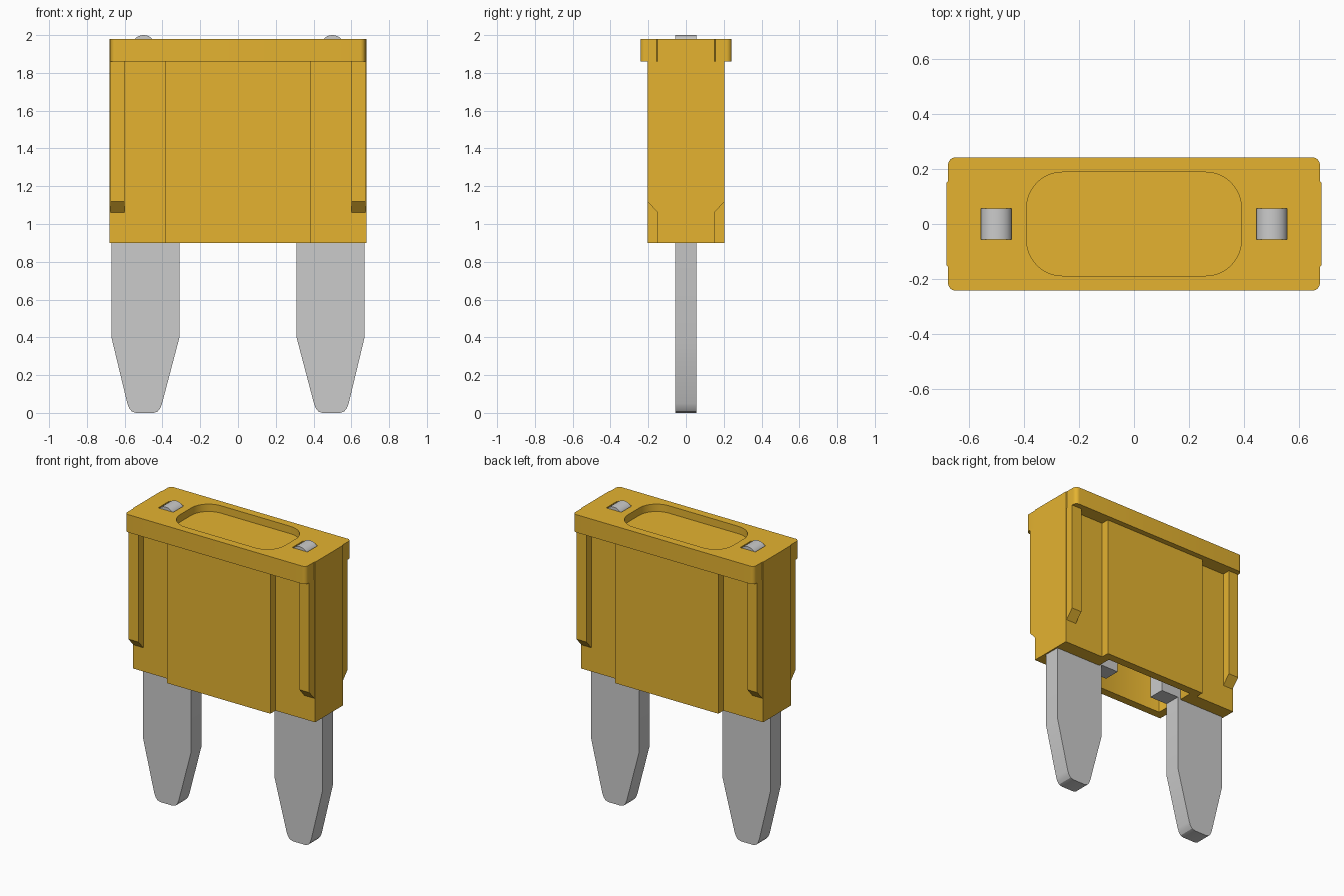
import bpy, bmesh
from math import pi, sin, cos, radians

if "Cube" in bpy.data.objects:
    bpy.data.objects.remove(bpy.data.objects["Cube"])

amber = bpy.data.materials.new("amber_plastic")
amber.diffuse_color = (0.78, 0.45, 0.03, 1)
amber.use_nodes = True
amber.node_tree.nodes["Principled BSDF"].inputs["Base Color"].default_value = amber.diffuse_color


def prism(name, pts, plane, lo, hi, mat=None):
    """Extrude a 2D profile lying in plane 'xy', 'xz' or 'yz' from lo to hi."""
    place = {"xy": lambda a, b, d: (a, b, d),
             "xz": lambda a, b, d: (a, d, b),
             "yz": lambda a, b, d: (d, a, b)}[plane]
    bm = bmesh.new()
    ends = [[bm.verts.new(place(a, b, d)) for a, b in pts] for d in (lo, hi)]
    bm.faces.new(ends[0])
    bm.faces.new(ends[1])
    n = len(pts)
    for i in range(n):
        j = (i + 1) % n
        bm.faces.new((ends[0][i], ends[0][j], ends[1][j], ends[1][i]))
    bmesh.ops.recalc_face_normals(bm, faces=bm.faces)
    me = bpy.data.meshes.new(name)
    bm.to_mesh(me)
    bm.free()
    ob = bpy.data.objects.new(name, me)
    bpy.context.collection.objects.link(ob)
    if mat:
        me.materials.append(mat)
    return ob


def rounded_rect(x, y, r, n=8):
    pts = []
    for q, (sx, sy) in enumerate(((1, 1), (-1, 1), (-1, -1), (1, -1))):
        for i in range(n + 1):
            a = pi / 2 * (q + i / n)
            pts.append((sx * (x - r) + r * cos(a), sy * (y - r) + r * sin(a)))
    return pts


def cut(ob, cutter):
    mod = ob.modifiers.new("cut", "BOOLEAN")
    mod.operation, mod.solver, mod.object = "DIFFERENCE", "EXACT", cutter
    bpy.context.view_layer.update()
    bpy.context.view_layer.objects.active = ob
    bpy.ops.object.modifier_apply(modifier=mod.name)
    bpy.data.objects.remove(cutter)


# housing: thin ends with a thicker middle panel, hollow from below
half = [(0.68, 0.15), (0.385, 0.15), (0.385, 0.205),
        (-0.385, 0.205), (-0.385, 0.15), (-0.68, 0.15)]
housing = prism("housing", half + [(-x, -y) for x, y in half], "xy", 0.9, 1.86, amber)
cut(housing, prism("pocket", rounded_rect(0.33, 0.15, 0.01, 2), "xy", 0.8, 1.75))

# top cap with flush end bumps, a shallow dish and two terminal openings
n = 8
rr = rounded_rect(0.675, 0.242, 0.028, n)
bump = [(0.675, -0.155), (0.68, -0.15), (0.68, 0.15), (0.675, 0.155)]
k = 2 * (n + 1)
cap = prism("top_cap", bump + rr[:k] + [(-x, -y) for x, y in bump] + rr[k:],
            "xy", 1.86, 1.98, amber)
cut(cap, prism("dish", rounded_rect(0.39, 0.188, 0.13, 12), "xy", 1.93, 2.1))
for s in (-1, 1):
    hole = [(s * 0.5 + x, y) for x, y in rounded_rect(0.056, 0.057, 0.002, 1)]
    cut(cap, prism("opening", hole, "xy", 1.92, 2.1))

# corner rails with sloped lower ends
for sx in (-1, 1):
    for sy in (-1, 1):
        prof = [(0.14, 1.06), (0.15, 1.06), (0.205, 1.12), (0.205, 1.86), (0.14, 1.86)]
        prism("corner_rail", [(sy * y, z) for y, z in prof], "yz",
              *sorted((sx * 0.6, sx * 0.675)), amber)

# metal blades: tapered foot, inner shoulder, rounded test tip at the top
foot = [(0.18, 0.91), (0.31, 0.91), (0.31, 0.4), (0.402, 0.05), (0.412, 0.024),
        (0.426, 0.007), (0.448, 0.0), (0.54, 0.0), (0.562, 0.007), (0.576, 0.024),
        (0.586, 0.05), (0.67, 0.4), (0.67, 1.7), (0.556, 1.7)]
tip = [(0.5 + 0.056 * cos(pi * i / 12), 1.955 + 0.045 * sin(pi * i / 12))
       for i in range(13)]
inner = [(0.444, 1.7), (0.31, 1.7), (0.31, 1.3), (0.18, 1.3)]
for s, side in ((-1, "left"), (1, "right")):
    prism(side + "_blade", [(s * x, z) for x, z in foot + tip + inner],
          "xz", -0.056, 0.056)

# thin arched link between the blades, inside the housing
arc = [pi * i / 16 for i in range(17)]
link = ([(0.22 * cos(a), 1.25 + 0.22 * sin(a)) for a in arc]
        + [(0.15 * cos(a), 1.25 + 0.15 * sin(a)) for a in reversed(arc)])
prism("inner_link", link, "xz", -0.03, 0.03)

# smooth the rounded corners, keep hard edges
for ob in bpy.context.collection.objects:
    ob.select_set(True)
bpy.context.view_layer.objects.active = housing
bpy.ops.object.shade_smooth_by_angle(angle=radians(30))
